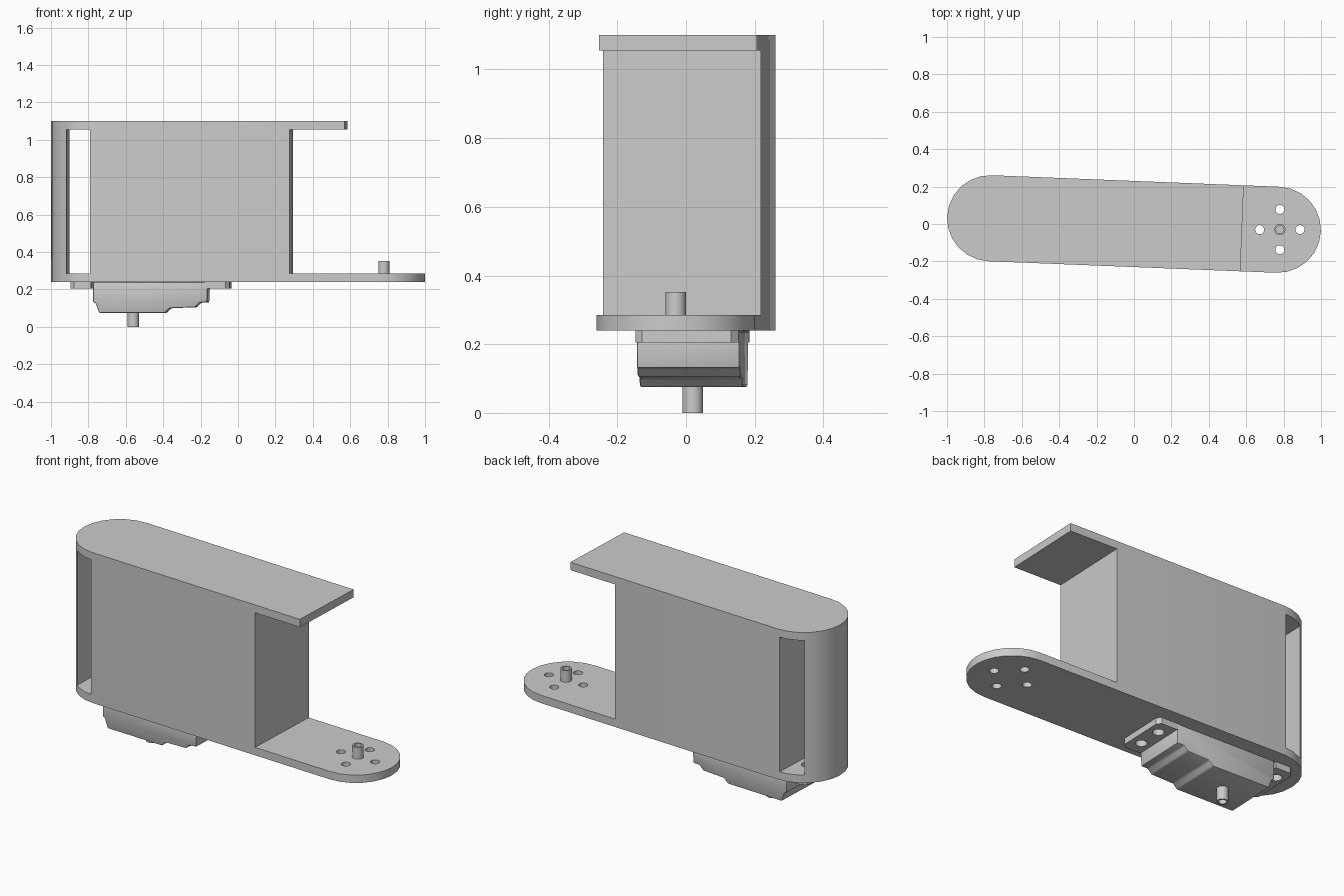
import bpy, bmesh, math
from mathutils import Matrix, Vector

cube = bpy.data.objects.get("Cube")
if cube:
    bpy.data.objects.remove(cube, do_unlink=True)

grey = bpy.data.materials.new("plain grey")
grey.use_nodes = True
COLOUR = (0.6, 0.6, 0.6, 1)
grey.diffuse_color = COLOUR
grey.node_tree.nodes["Principled BSDF"].inputs["Base Color"].default_value = COLOUR

TILT = -0.04                      # the arm is turned slightly about z
TURN = Matrix.Rotation(TILT, 4, 'Z')


def prism(name, outline, direction, turn=TILT):
    """Extrude a closed outline of 3D points along a direction."""
    bm = bmesh.new()
    face = bm.faces.new([bm.verts.new(p) for p in outline])
    top = bmesh.ops.extrude_face_region(bm, geom=[face])
    moved = [v for v in top["geom"] if isinstance(v, bmesh.types.BMVert)]
    bmesh.ops.translate(bm, verts=moved, vec=direction)
    bmesh.ops.recalc_face_normals(bm, faces=bm.faces)
    mesh = bpy.data.meshes.new(name)
    bm.to_mesh(mesh)
    bm.free()
    ob = bpy.data.objects.new(name, mesh)
    bpy.context.collection.objects.link(ob)
    ob.rotation_euler.z = turn
    mesh.materials.append(grey)
    return ob


def box(name, x0, x1, z0, z1, half=0.5):
    return prism(name, [(x0, -half, z0), (x1, -half, z0), (x1, half, z0), (x0, half, z0)],
                 (0, 0, z1 - z0))


def cylinder(name, x, y, r, z0, z1, n=24):
    ring = [(x + r * math.cos(math.tau * i / n), y + r * math.sin(math.tau * i / n), z0)
            for i in range(n)]
    return prism(name, ring, (0, 0, z1 - z0), 0)


def apply(ob, mod):
    bpy.context.view_layer.update()
    with bpy.context.temp_override(object=ob, active_object=ob, selected_objects=[ob]):
        bpy.ops.object.modifier_apply(modifier=mod.name)


def boolean(ob, tools, operation='DIFFERENCE'):
    for tool in tools:
        mod = ob.modifiers.new("cut", 'BOOLEAN')
        mod.operation, mod.solver, mod.object = operation, 'EXACT', tool
        apply(ob, mod)
        bpy.data.objects.remove(tool, do_unlink=True)


def smooth(ob):
    bpy.ops.object.select_all(action='DESELECT')
    ob.select_set(True)
    bpy.context.view_layer.objects.active = ob
    bpy.ops.object.shade_smooth_by_angle(angle=math.radians(30))


# Arm: a tall round-ended block, cut back to two plates, a core and an end wall
FLOOR, ROOF, R, REACH = 0.285, 1.055, 0.23, 0.77
outline = []
for side in (1, -1):
    for i in range(13):
        a = math.pi * (i / 12 - 0.5)
        outline.append((side * (REACH + R * math.cos(a)), side * R * math.sin(a), 0.24))
arm = prism("arm_bracket", outline, (0, 0, 0.86))
boolean(arm, [box("slot_cutter", -0.91, -0.783, FLOOR, ROOF),
              box("notch_cutter", 0.286, 1.2, FLOOR, ROOF),
              box("end_cutter", 0.578, 1.2, 0.9, 1.2)])

# Bolt circle around the output shaft
SX, SY = 0.78, -0.03
for dx, dy in ((0.108, 0), (-0.108, 0), (0, 0.108), (0, -0.108)):
    boolean(arm, [cylinder("bolt_cutter", SX + dx, SY + dy, 0.024, 0.2, 0.33)])

# Motor: stepped side profile below the arm, with mounting flanges
profile = [(-0.77, 0.24), (-0.77, 0.135), (-0.755, 0.125), (-0.737, 0.075),
           (-0.385, 0.075), (-0.36, 0.1), (-0.225, 0.105), (-0.2, 0.13),
           (-0.16, 0.13), (-0.155, 0.24)]
motor = prism("motor_body", [(x, -0.15, z) for x, z in profile], (0, 0.3, 0))
bevel = motor.modifiers.new("edges", 'BEVEL')
bevel.width, bevel.segments, bevel.limit_method = 0.006, 2, 'ANGLE'
bevel.angle_limit = math.radians(40)
apply(motor, bevel)

C = 0.02
flanges = []
for name, inner, outer in (("right_flange", -0.78, -0.892), ("left_flange", -0.17, -0.04)):
    s = math.copysign(C, outer - inner)
    flange = prism(name, [(inner, -0.15, 0.205), (outer - s, -0.15, 0.205),
                          (outer, -0.15 + C, 0.205), (outer, 0.15 - C, 0.205),
                          (outer - s, 0.15, 0.205), (inner, 0.15, 0.205)], (0, 0, 0.035))
    for y in (-0.07, 0.07):
        p = TURN @ Vector(((inner + outer) / 2 + s * 0.3, y, 0))
        for part in (flange, arm):
            boolean(part, [cylinder("screw_cutter", p.x, p.y, 0.03, 0.19, FLOOR + 0.005)])
    flanges.append(flange)

# Hollow shafts
output_shaft = cylinder("output_shaft", SX, SY, 0.03, 0.25, 0.352)
boolean(output_shaft, [cylinder("bore", SX, SY, 0.021, 0.28, 0.4)])
motor_shaft = cylinder("motor_shaft", -0.56, 0.02, 0.03, 0, 0.09)
boolean(motor_shaft, [cylinder("bore", -0.56, 0.02, 0.021, -0.1, 0.06)])

for ob in [arm, motor, output_shaft, motor_shaft] + flanges:
    smooth(ob)
